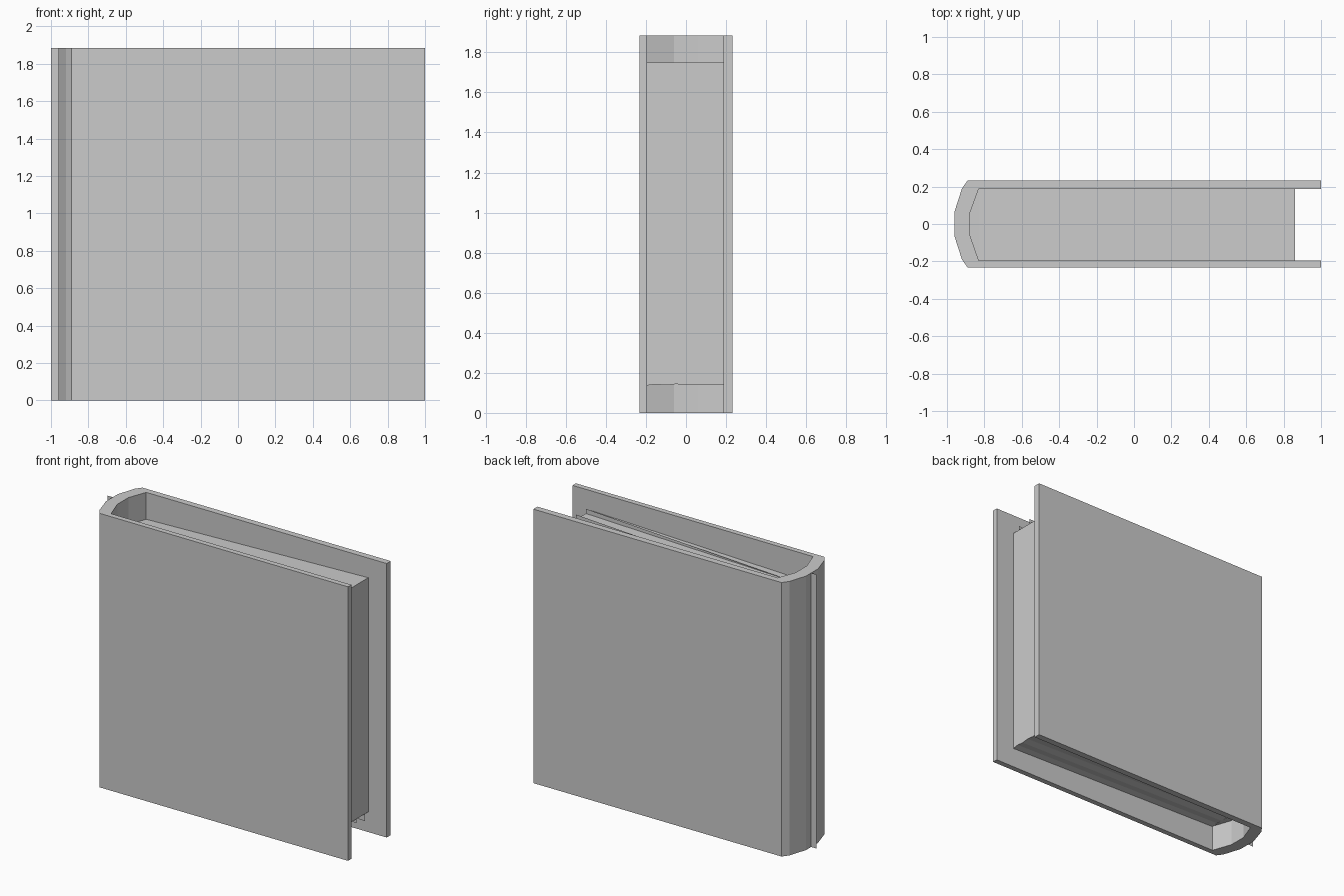
import bpy, bmesh

if "Cube" in bpy.data.objects:
    bpy.data.objects.remove(bpy.data.objects["Cube"])

H = 1.885  # cover height


def make(name, verts, faces):
    me = bpy.data.meshes.new(name)
    me.from_pydata(verts, [], faces)
    ob = bpy.data.objects.new(name, me)
    bpy.context.collection.objects.link(ob)
    bm = bmesh.new()
    bm.from_mesh(me)
    bmesh.ops.recalc_face_normals(bm, faces=bm.faces)
    bm.to_mesh(me)
    bm.free()
    return ob


def loft(name, ring_a, ring_b):
    """Solid between two matching outlines."""
    n = len(ring_a)
    sides = [(i, (i + 1) % n, n + (i + 1) % n, n + i) for i in range(n)]
    return make(name, ring_a + ring_b,
                sides + [tuple(range(n)), tuple(range(n, 2 * n))])


# Cover: two boards joined by a faceted rounded spine, as one extruded plan
outer = [(1, -.232), (-.89, -.232), (-.92, -.19), (-.96, -.065),
         (-.96, .065), (-.92, .19), (-.89, .232), (1, .232)]
inner = [(1, .188), (-.83, .188), (-.877, .06),
         (-.877, -.06), (-.83, -.195), (1, -.195)]
plan = outer + inner
n_out = len(outer)
n = len(plan)
verts = [(x, y, z) for z in (0, H) for x, y in plan]
sides = [(i, (i + 1) % n, n + (i + 1) % n, n + i) for i in range(n)]
# caps are split into quads so the concave plan stays clean
pairs = [(0, 1, 12, 13), (1, 2, 12), (2, 3, 11, 12), (3, 4, 10, 11),
         (4, 5, 9, 10), (5, 6, 9), (6, 7, 8, 9)]
caps = [tuple(k + off for k in f) for off in (0, n) for f in pairs]
make("book_cover", verts, sides + caps)

# Page block: rippled lower edge, slightly taller at the fore edge
ripple = [(-.195, .137), (-.15, .143), (-.1, .138),
          (-.05, .144), (0, .139), (.188, .139)]


def page_ring(xs, lift, top):
    ring = [(xs(y), y, z + lift) for y, z in ripple]
    return ring + [(xs(.188), .188, top), (xs(-.195), -.195, top)]


loft("page_block", page_ring(lambda y: .86, 0, 1.75),
     page_ring(lambda y: -.83, .04, 1.70))

# Page block back, filling the hollow of the spine
back = [(-.83, -.195), (-.877, -.06), (-.877, .06), (-.83, .188)]
loft("page_back", [(x, y, .18) for x, y in back],
     [(x, y, 1.70) for x, y in back])

# Loose sheets that poke out of the block near the fore edge
for i, (y, z0, z1, s) in enumerate([(-.14, 1.70, 1.782, -1), (-.03, 1.70, 1.785, -1),
                                    (.06, .18, .11, 1), (.15, .18, .09, 1)]):
    make(f"loose_sheet_{i + 1}",
         [(-.8, y, z0 + s * .05), (.86, y, z1 + s * .1), (.86, y, z1), (-.8, y, z0)],
         [(0, 1, 2, 3)])

# Thin strip standing off the spine
make("spine_strip", [(-1, .01, 0), (-.95, .01, 0), (-.95, .01, H), (-1, .01, H)],
     [(0, 1, 2, 3)])
